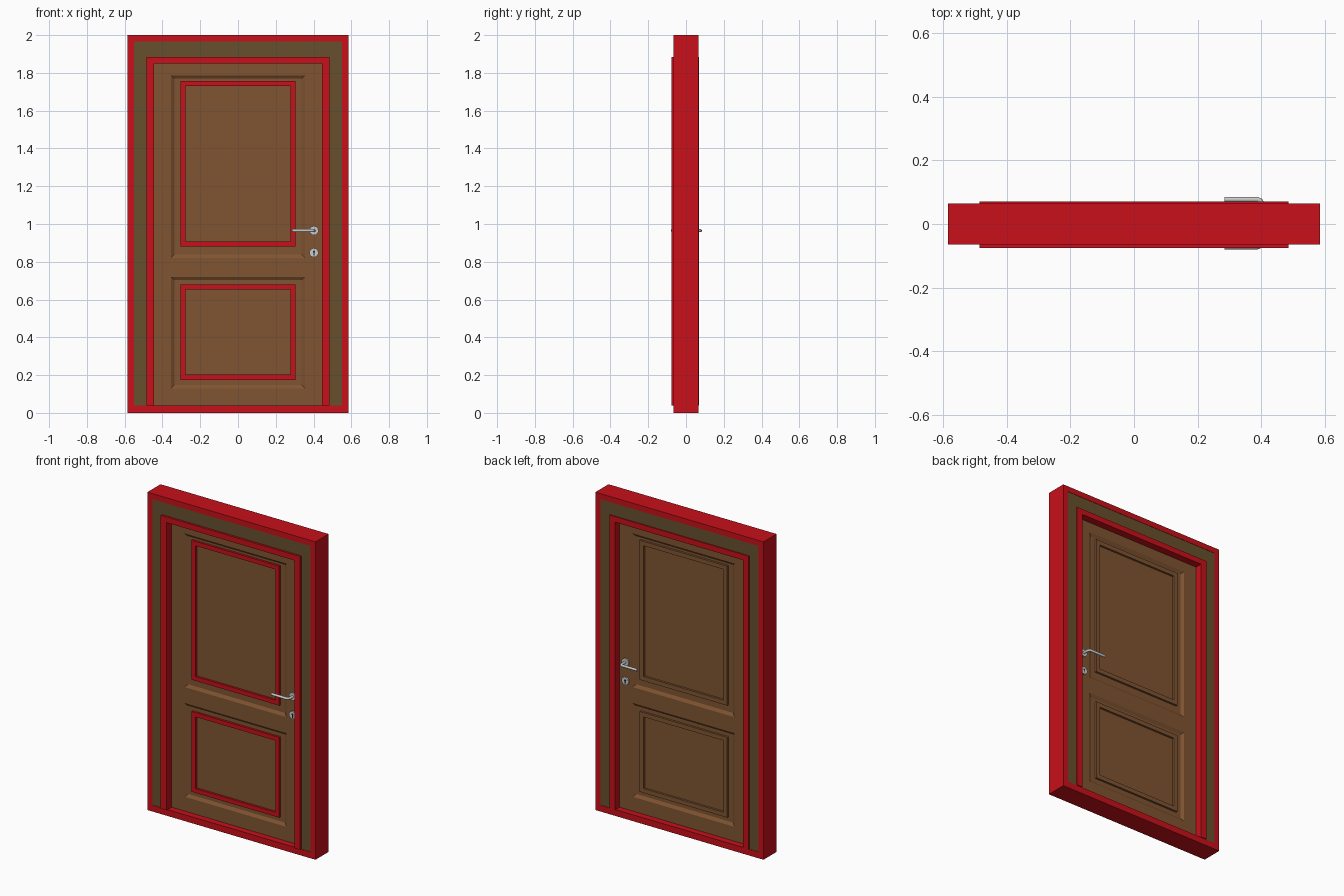
import bpy, bmesh
from math import radians
from mathutils import Vector

if "Cube" in bpy.data.objects:
    bpy.data.objects.remove(bpy.data.objects["Cube"])


def material(name, rgb):
    m = bpy.data.materials.new(name)
    m.diffuse_color = (*rgb, 1)
    m.use_nodes = True
    m.node_tree.nodes["Principled BSDF"].inputs["Base Color"].default_value = m.diffuse_color
    return m


RED = material("red", (0.58, 0.005, 0.01))
BROWN = material("brown", (0.216, 0.089, 0.032))
OLIVE = material("olive_brown", (0.135, 0.08, 0.026))
DARK = material("dark", (0.02, 0.02, 0.02))


def finish(name, bm, mat=None):
    bmesh.ops.recalc_face_normals(bm, faces=bm.faces[:])
    me = bpy.data.meshes.new(name)
    bm.to_mesh(me)
    bm.free()
    ob = bpy.data.objects.new(name, me)
    bpy.context.collection.objects.link(ob)
    if mat:
        me.materials.append(mat)
    return ob


def surround(name, outer, inner, y0, y1, mat, closed=True):
    """Mitred rectangular frame; rects are (half width, z low, z high)."""
    bm = bmesh.new()

    def corners(r):
        w, a, b = r
        return [(-w, a), (-w, b), (w, b), (w, a)]
    loops = []
    for (ox, oz), (ix, iz) in zip(corners(outer), corners(inner)):
        loops.append([bm.verts.new(p) for p in
                      ((ox, y0, oz), (ix, y0, iz), (ix, y1, iz), (ox, y1, oz))])
    for i in range(4 if closed else 3):
        a, b = loops[i], loops[(i + 1) % 4]
        for k in range(4):
            n = (k + 1) % 4
            bm.faces.new((a[k], a[n], b[n], b[k]))
    if not closed:
        bm.faces.new(loops[0])
        bm.faces.new(loops[3])
    return finish(name, bm, mat)


def shade(ob):
    bpy.ops.object.select_all(action='DESELECT')
    ob.select_set(True)
    bpy.context.view_layer.objects.active = ob
    bpy.ops.object.shade_smooth_by_angle(angle=radians(35))


def disc(name, x, z, r, y0, y1):
    bpy.ops.mesh.primitive_cylinder_add(
        vertices=32, radius=r, depth=abs(y1 - y0),
        location=(x, (y0 + y1) / 2, z), rotation=(radians(90), 0, 0))
    ob = bpy.context.object
    ob.name = name
    shade(ob)
    return ob


# Door surround: outer edge, casing and inner jamb
surround("outer_edge", (0.585, 0, 2), (0.55, 0.04, 1.965), -0.065, 0.065, RED)
surround("casing", (0.55, 0.04, 1.965), (0.485, 0.04, 1.885),
         -0.063, 0.063, OLIVE, closed=False)
surround("jamb", (0.485, 0.04, 1.885), (0.445, 0.04, 1.85),
         -0.076, 0.07, RED, closed=False)

# Door leaf: half thickness with two sloped recesses, mirrored to the back
LEAF = 0.025
xs = (-0.45, -0.355, 0.355, 0.45)
zs = (0.035, 0.13, 0.72, 0.82, 1.787, 1.855)
bm = bmesh.new()
grid = [[bm.verts.new((x, -LEAF, z)) for x in xs] for z in zs]
recesses = []
for j in range(5):
    for i in range(3):
        f = bm.faces.new((grid[j][i], grid[j][i + 1],
                          grid[j + 1][i + 1], grid[j + 1][i]))
        if i == 1 and j in (1, 3):
            recesses.append(f)
bm.normal_update()
bmesh.ops.inset_individual(bm, faces=recesses, thickness=0.025, depth=-0.012)
rim = [e for e in bm.edges if e.is_boundary]
ext = bmesh.ops.extrude_edge_only(bm, edges=rim)
for v in ext["geom"]:
    if isinstance(v, bmesh.types.BMVert):
        v.co.y = 0
leaf = finish("door_leaf", bm, BROWN)
mirror = leaf.modifiers.new("both_sides", 'MIRROR')
mirror.use_axis = (False, True, False)

# Panel mouldings, red on the front and brown on the back
for part, z0, z1 in (("lower", 0.175, 0.68), ("upper", 0.88, 1.757)):
    for side, s, mat in (("front", -1, RED), ("back", 1, BROWN)):
        surround(f"{part}_{side}_moulding", (0.305, z0, z1),
                 (0.278, z0 + 0.027, z1 - 0.027), s * 0.012, s * 0.026, mat)

# Lever handles and keyholes on both sides
for side, s, reach in (("front", -1, 0.072), ("back", 1, 0.077)):
    disc(f"{side}_handle_rose", 0.402, 0.965, 0.024, s * 0.024, s * 0.033)
    disc(f"{side}_key_rose", 0.402, 0.848, 0.024, s * 0.024, s * 0.033)
    hole = disc(f"{side}_keyhole", 0.402, 0.853, 0.006, s * 0.03, s * 0.0335)
    hole.data.materials.append(DARK)
    bpy.ops.mesh.primitive_cube_add(size=1, location=(0.402, s * 0.03175, 0.842))
    slot = bpy.context.object
    slot.name = f"{side}_keyhole_slot"
    slot.scale = (0.005, 0.0035, 0.018)
    slot.data.materials.append(DARK)

    cu = bpy.data.curves.new(f"{side}_lever", 'CURVE')
    cu.dimensions = '3D'
    cu.bevel_depth = 0.008
    cu.bevel_resolution = 4
    cu.use_fill_caps = True
    path = [(0.402, 0.025), (0.402, reach - 0.014), (0.398, reach - 0.004),
            (0.388, reach), (0.285, reach)]
    sp = cu.splines.new('POLY')
    sp.points.add(len(path) - 1)
    for p, (x, y) in zip(sp.points, path):
        p.co = (x, s * y, 0.965, 1)
    lever = bpy.data.objects.new(f"{side}_lever", cu)
    bpy.context.collection.objects.link(lever)
    bpy.ops.object.select_all(action='DESELECT')
    lever.select_set(True)
    bpy.context.view_layer.objects.active = lever
    bpy.ops.object.convert(target='MESH')
    shade(bpy.context.object)
